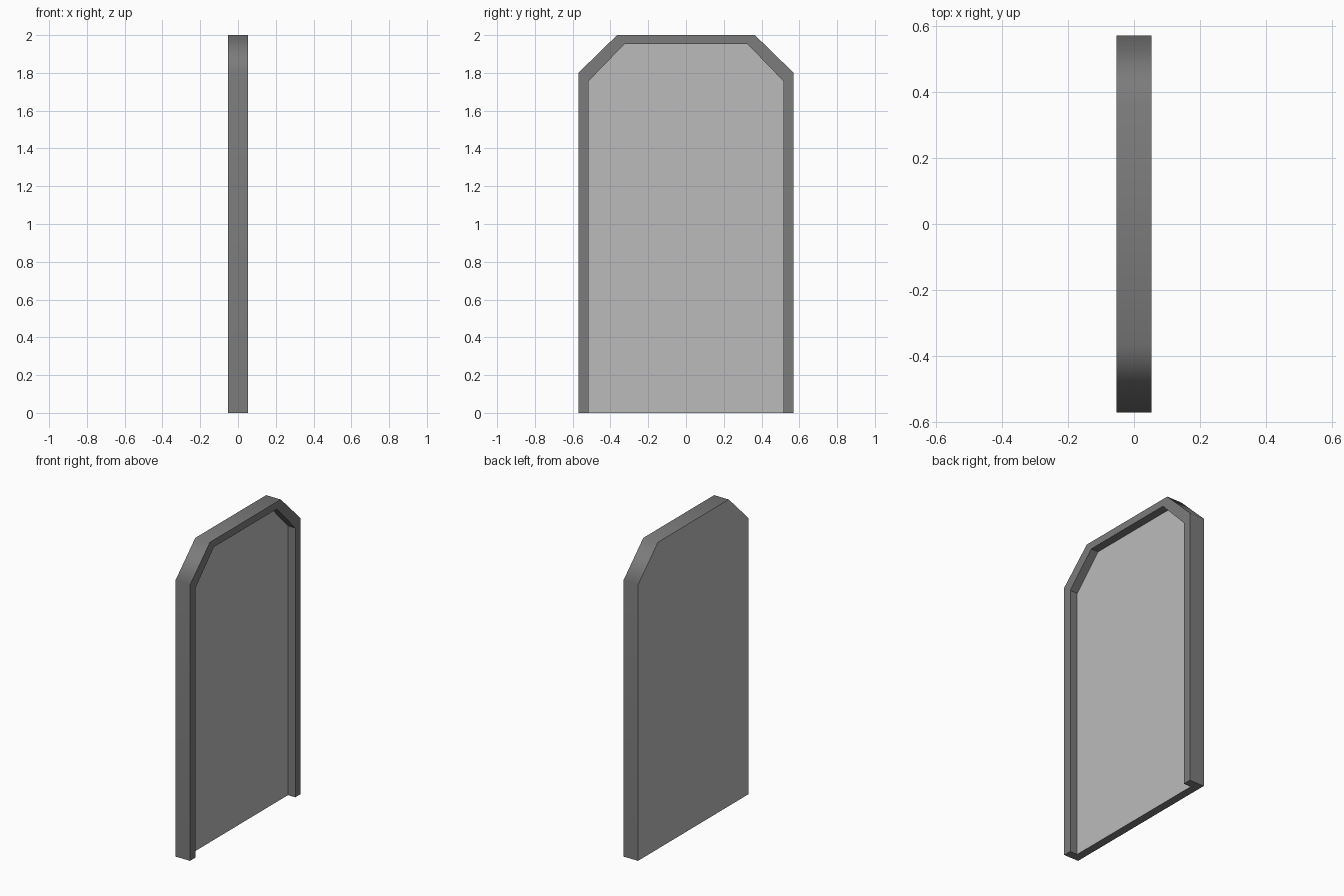
import bpy, bmesh

if "Cube" in bpy.data.objects:
    bpy.data.objects.remove(bpy.data.objects["Cube"])

HALF = 0.053      # half thickness of the slab
RECESS = 0.0      # x position of the sunken panel

# Half profiles (y, z) from the foot to the top
OUTER = [(0.57, 0.0), (0.57, 1.8), (0.365, 2.0)]
INNER = [(0.515, 0.0), (0.515, 1.757), (0.325, 1.953)]


def material(name, grey):
    m = bpy.data.materials.new(name)
    m.diffuse_color = (grey, grey, grey, 1.0)
    m.use_nodes = True
    m.node_tree.nodes["Principled BSDF"].inputs["Base Color"].default_value = m.diffuse_color
    return m


def loop(bm, half, x):
    """Mirror a half profile and place it at depth x."""
    pts = half + [(-y, z) for y, z in reversed(half)]
    return [bm.verts.new((x, y, z)) for y, z in pts]


def bridge(bm, a, b):
    return [bm.faces.new((a[i], a[i + 1], b[i + 1], b[i])) for i in range(len(a) - 1)]


bm = bmesh.new()
back = loop(bm, OUTER, -HALF)
front = loop(bm, OUTER, HALF)
lip = loop(bm, INNER, HALF)
sunk = loop(bm, INNER, RECESS)

# Outer walls, front rim, inner walls
walls = bridge(bm, back, front)
bridge(bm, front, lip)
bridge(bm, lip, sunk)

# Flat back, sunken panel and underside
plates = [bm.faces.new(back), bm.faces.new(sunk)]
bm.faces.new((back[0], front[0], lip[0], sunk[0],
              sunk[-1], lip[-1], front[-1], back[-1]))
bmesh.ops.recalc_face_normals(bm, faces=bm.faces[:])

# Plates are light, everything else dark
for f in plates:
    f.material_index = 1

# Only the bevelled corners of the outer walls are smooth
for f in bm.faces:
    f.smooth = True
for e in bm.edges:
    e.smooth = all(f in walls for f in e.link_faces)

mesh = bpy.data.meshes.new("door_panel")
bm.to_mesh(mesh)
bm.free()
mesh.materials.append(material("dark grey frame", 0.2))
mesh.materials.append(material("light grey panel", 0.5))
door = bpy.data.objects.new("door_panel", mesh)
bpy.context.collection.objects.link(door)

# Keep the large walls evenly shaded
wn = door.modifiers.new("weighted_normals", 'WEIGHTED_NORMAL')
wn.mode = 'FACE_AREA'
wn.keep_sharp = True
